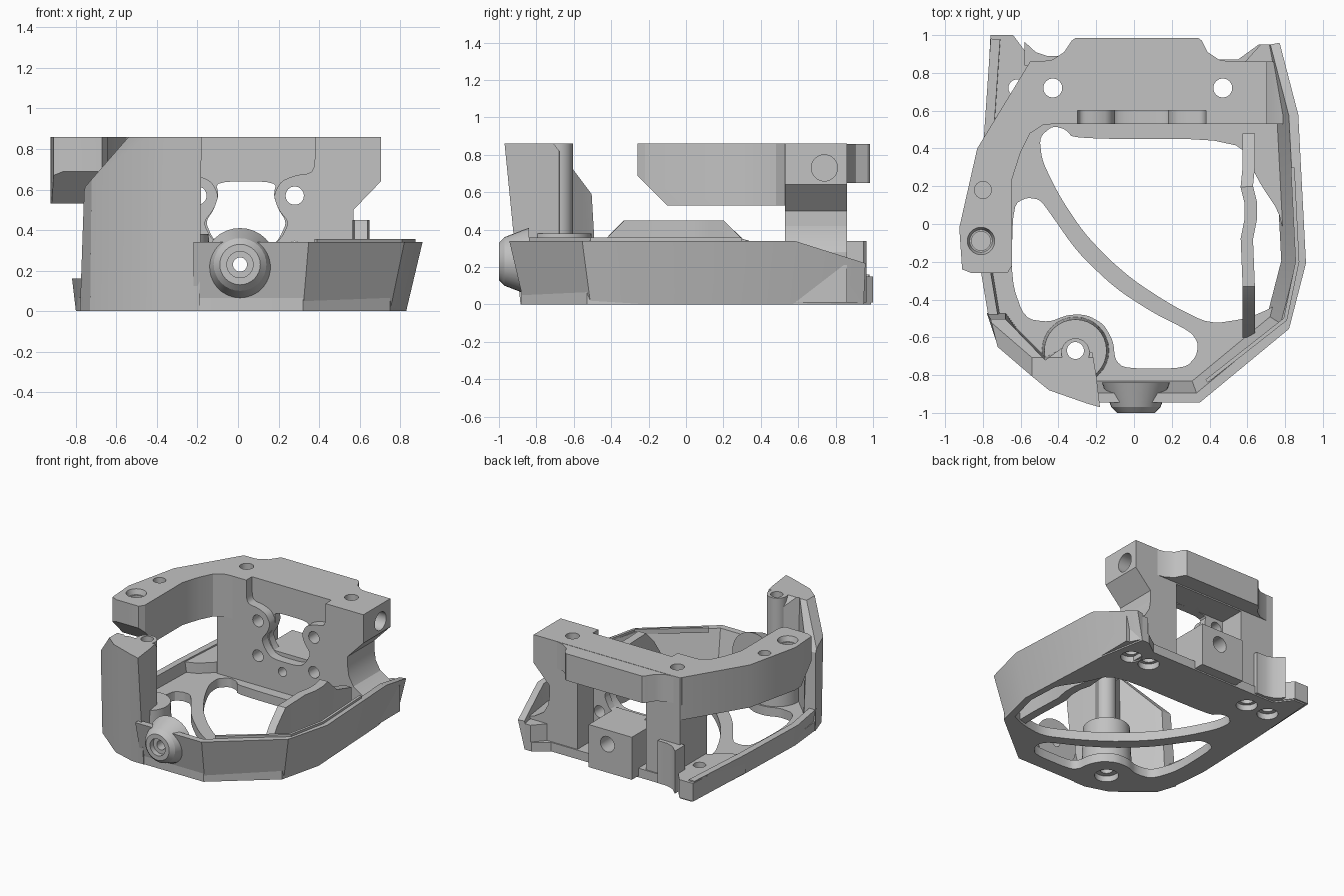
import bpy, bmesh, math
from mathutils import Vector

if "Cube" in bpy.data.objects:
    bpy.data.objects.remove(bpy.data.objects["Cube"], do_unlink=True)

grey = bpy.data.materials.new("plain_grey")
grey.use_nodes = True
COLOUR = (0.54, 0.54, 0.54, 1)
grey.diffuse_color = COLOUR
grey.node_tree.nodes["Principled BSDF"].inputs["Base Color"].default_value = COLOUR


def finish(name, bm):
    bmesh.ops.recalc_face_normals(bm, faces=bm.faces)
    mesh = bpy.data.meshes.new(name)
    bm.to_mesh(mesh)
    bm.free()
    mesh.materials.append(grey)
    ob = bpy.data.objects.new(name, mesh)
    bpy.context.collection.objects.link(ob)
    return ob


def place(a, b, c, axis):
    return {"X": (c, a, b), "Y": (a, c, b), "Z": (a, b, c)}[axis]


def prism(name, outline, lo, hi, axis="Z", top=None, planes=()):
    """Loft an outline along an axis, then trim it with (point, normal) planes."""
    bm = bmesh.new()
    low = [bm.verts.new(place(a, b, lo, axis)) for a, b in outline]
    high = [bm.verts.new(place(a, b, hi, axis)) for a, b in (top or outline)]
    bm.faces.new(low)
    bm.faces.new(high)
    n = len(low)
    for i in range(n):
        j = (i + 1) % n
        bm.faces.new((low[i], low[j], high[j], high[i]))
    for point, normal in planes:
        bmesh.ops.bisect_plane(bm, geom=bm.verts[:] + bm.edges[:] + bm.faces[:],
                               plane_co=point, plane_no=normal, clear_outer=True)
        bmesh.ops.holes_fill(bm, edges=[e for e in bm.edges if e.is_boundary])
    return finish(name, bm)


def box(name, x0, x1, y0, y1, z0, z1):
    return prism(name, [(x0, y0), (x1, y0), (x1, y1), (x0, y1)], z0, z1)


def circle(a, b, r, n=32):
    return [(a + r * math.cos(math.tau * i / n), b + r * math.sin(math.tau * i / n)) for i in range(n)]


def rod(name, a, b, r, lo, hi, axis="Z", r2=None):
    return prism(name, circle(a, b, r), lo, hi, axis, circle(a, b, r2 or r))


def rounded(points):
    """Soften an outline by cutting its corners twice."""
    for _ in range(2):
        pairs = zip(points, points[1:] + points[:1])
        points = [(a[0] * k + b[0] * (1 - k), a[1] * k + b[1] * (1 - k))
                  for a, b in pairs for k in (0.8, 0.2)]
    return points


def strip(name, path, thick, z0, flare=0.0):
    """Open wall along (x, y, height) points, leaning outwards by flare."""
    bm = bmesh.new()
    rows = []
    pts = [Vector(p[:2]) for p in path]
    for i, p in enumerate(pts):
        dirs = []
        if i:
            dirs.append((p - pts[i - 1]).normalized())
        if i < len(pts) - 1:
            dirs.append((pts[i + 1] - p).normalized())
        d = sum(dirs, Vector((0, 0))).normalized()
        out = Vector((d.y, -d.x)) / max(0.5, d.dot(dirs[0]))
        h = path[i][2]
        lean = flare * h / 0.34
        section = ((0, z0), (lean, h), (lean - thick, h), (-thick, z0))
        rows.append([bm.verts.new((*(p + out * o), z)) for o, z in section])
    for a, b in zip(rows, rows[1:]):
        for k in range(4):
            m = (k + 1) % 4
            bm.faces.new((a[k], a[m], b[m], b[k]))
    bm.faces.new(rows[0])
    bm.faces.new(rows[-1])
    return finish(name, bm)


def cut(ob, *cutters):
    for c in cutters:
        mod = ob.modifiers.new("cut", "BOOLEAN")
        mod.operation, mod.solver, mod.object = "DIFFERENCE", "EXACT", c
    bpy.context.view_layer.update()
    mesh = bpy.data.meshes.new_from_object(ob.evaluated_get(bpy.context.evaluated_depsgraph_get()))
    ob.modifiers.clear()
    ob.data = mesh


# Shared drills
cutters = []


def drill(a, b, r, lo, hi, axis="Z", r2=None):
    c = rod("drill", a, b, r, lo, hi, axis, r2)
    c.hide_render = True
    cutters.append(c)
    return c


screws = [drill(x, 0.72, 0.05, -0.1, 1) for x in (-0.43, 0.47)]
foot_holes = [drill(x, 0.72, 0.045, -0.1, 0.18) for x in (-0.62, 0.63)]
sinks = [drill(x, 0.72, 0.075, -0.1, 0.045) for x in (-0.43, 0.47, -0.62, 0.63)]
sinks.append(drill(-0.31, -0.67, 0.085, -0.1, 0.045))
post_hole = drill(-0.31, -0.67, 0.045, -0.1, 1)
sight = drill(0.01, 0.23, 0.035, -1.1, 1.1, "Y")

# Floor plate with two openings separated by a curved bar
floor = prism("floor_plate", [(-0.28, -0.88), (0.32, -0.88), (0.75, -0.53), (0.83, -0.2),
                              (0.79, 0.58), (0.72, 0.95), (0.66, 0.95), (0.55, 0.87),
                              (-0.55, 0.87), (-0.64, 0.99), (-0.74, 0.99), (-0.78, 0.4),
                              (-0.8, -0.2), (-0.77, -0.5), (-0.72, -0.62), (-0.45, -0.83)], 0, 0.07)
big_open = prism("opening", rounded([
    (-0.49, 0.36), (-0.5, 0.46), (-0.43, 0.52), (-0.36, 0.5), (-0.32, 0.45), (0.56, 0.45), (0.65, 0.24),
    (0.79, 0.03), (0.8, -0.3), (0.76, -0.43), (0.6, -0.5), (0.4, -0.53), (0.2, -0.43), (0, -0.3),
    (-0.14, -0.18), (-0.27, -0.04), (-0.39, 0.14), (-0.47, 0.3)]), -0.1, 0.3)
low_open = prism("opening", rounded([
    (-0.64, 0.1), (-0.57, 0.14), (-0.5, 0.13), (-0.46, 0.08), (-0.3, -0.15), (-0.1, -0.34), (0.1, -0.47),
    (0.3, -0.57), (0.34, -0.63), (0.33, -0.7), (0.27, -0.765), (-0.05, -0.765), (-0.1, -0.72),
    (-0.11, -0.62), (-0.16, -0.53), (-0.25, -0.48), (-0.35, -0.48), (-0.45, -0.52), (-0.58, -0.5),
    (-0.65, -0.3)]), -0.1, 0.3)
cutters += [big_open, low_open]
cut(floor, big_open, low_open, post_hole, *screws, *foot_holes, *sinks)

# Flared rim on the left and front, low rim on the right
rim = strip("main_rim", [(-0.22, -0.865, 0.34), (0.32, -0.865, 0.34), (0.75, -0.51, 0.34), (0.83, -0.2, 0.34),
                         (0.79, 0.57, 0.34), (0.72, 0.95, 0.22)], 0.05, 0, 0.08)
cut(rim, sight)
strip("rim_lip", [(0.39, -0.84, 0.357), (0.81, -0.51, 0.357), (0.875, -0.2, 0.357), (0.85, 0.3, 0.357)],
      0.02, 0.32)
strip("low_rim", [(-0.74, 0.98, 0.16), (-0.78, 0.4, 0.16), (-0.8, -0.2, 0.16), (-0.75, -0.5, 0.16)],
      0.05, 0, 0.04)

# Bent inner rail bridging the opening
strip("inner_rail", [(0.64, -0.6, 0.1), (0.64, -0.43, 0.35), (0.64, -0.33, 0.45), (0.63, -0.08, 0.45),
                     (0.65, 0.02, 0.45), (0.65, 0.12, 0.45), (0.63, 0.2, 0.45), (0.64, 0.3, 0.35),
                     (0.64, 0.48, 0.3)], 0.065, 0.02)

# Back corner pads, the left one curving up into the body
pad_r = prism("right_corner_pad", [(-0.76, 1.0), (-0.64, 1.0), (-0.55, 0.88), (-0.54, 0.56),
                                   (-0.66, 0.45), (-0.79, 0.4)], 0.01, 0.15)
cut(pad_r, foot_holes[0], screws[0], sinks[0], sinks[2])
pad_l = prism("left_corner_pad", [(0.5, 0.01), (0.79, 0.01), (0.79, 0.21), (0.7, 0.23), (0.62, 0.28),
                                  (0.58, 0.35), (0.57, 0.42), (0.5, 0.42)], 0.53, 0.86, "Y")
cut(pad_l, foot_holes[1], screws[1], sinks[1], sinks[3])
prism("left_corner_tail", [(0.58, 0.85), (0.77, 0.85), (0.72, 0.95), (0.67, 0.95)], 0.01, 0.2)

# Tall front tower with sloped shoulders
tower = prism("front_tower", [(-0.19, -0.885), (-0.29, -0.885), (-0.47, -0.83), (-0.73, -0.62), (-0.78, -0.47),
                              (-0.68, -0.47), (-0.62, -0.55), (-0.47, -0.7), (-0.36, -0.64), (-0.22, -0.68),
                              (-0.2, -0.8)], 0, 0.86, "Z",
              [(-0.18, -0.97), (-0.25, -0.95), (-0.45, -0.88), (-0.72, -0.66), (-0.75, -0.52), (-0.68, -0.52),
               (-0.62, -0.57), (-0.47, -0.72), (-0.36, -0.64), (-0.22, -0.68), (-0.2, -0.8)],
              [((-0.74, 0, 0.63), (-0.23, 0, 0.2)), ((0, -0.52, 0.61), (0, 0.12, 0.09))])
cut(tower, post_hole, sinks[4])
post = rod("tower_post", -0.31, -0.68, 0.075, 0.02, 0.86)
cut(post, post_hole, sinks[4])
collar = rod("post_collar", -0.31, -0.67, 0.18, 0.01, 0.38, "Z", 0.165)
cut(collar, post_hole, sinks[4])

# Conical front boss with a counterbored hole
bore = drill(0.01, 0.23, 0.065, -1.1, -0.96, "Y")
for name, r, r2, y0, y1 in (("boss_nose", 0.1, 0.13, -1.0, -0.97), ("boss_cone", 0.13, 0.18, -0.97, -0.84)):
    cut(rod(name, 0.01, 0.23, r, y0, y1, "Y", r2), sight, bore)


# Rear body: stepped silhouette with a lobed recess, window and hollow back
def mirrored(half, cx=0.04):
    return [(cx + x, z) for x, z in half] + [(cx - x, z) for x, z in reversed(half)]


recess = prism("recess", rounded(mirrored([
    (0.34, 0.95), (0.34, 0.72), (0.32, 0.68), (0.24, 0.67), (0.17, 0.64), (0.135, 0.57), (0.16, 0.5),
    (0.21, 0.44), (0.18, 0.37), (0.12, 0.31)])), 0.4, 0.6, "Y")
window = prism("window", rounded(mirrored([
    (0.15, 0.64), (0.135, 0.57), (0.16, 0.5), (0.2, 0.44), (0.17, 0.37), (0.14, 0.33)])), 0.4, 1.2, "Y")
hollow = box("hollow", -0.26, 0.33, 0.66, 1, 0.07, 0.64)
cutters += [recess, window, hollow]
wall_holes = [drill(x, z, 0.045, 0.4, 1, "Y") for x in (-0.2, 0.28) for z in (0.3, 0.57)]
side_bore = drill(0.74, 0.73, 0.07, 0.56, 0.9, "X")
body = prism("rear_body", [(-0.55, 0.01), (0.57, 0.01), (0.57, 0.5), (0.705, 0.64), (0.705, 0.86), (-0.55, 0.86)],
             0.53, 0.86, "Y")
cut(body, recess, window, hollow, sight, side_bore, *wall_holes, *screws, *sinks[:2])

# Rear lip with concave shoulders
prism("rear_lip", [(-0.56, 0.85), (0.56, 0.85), (0.45, 0.87), (0.39, 0.91), (0.36, 0.97), (0.34, 0.985),
                   (-0.31, 0.985), (-0.33, 0.97), (-0.37, 0.91), (-0.43, 0.87)], 0.65, 0.858)

# Blocks behind the body
socket = box("rear_socket", -0.2, 0.17, 0.6, 0.95, 0.01, 0.34)
cut(socket, drill(0.01, 0.23, 0.06, 0.7, 1.1, "Y"), sight)
prism("rear_step", [(-0.58, 0.84), (-0.38, 0.84), (-0.38, 0.89), (-0.46, 0.89), (-0.52, 0.91), (-0.58, 0.965)],
      0.01, 0.34)

# Overhanging side arm with a chamfered tip
arm = prism("side_arm", [(-0.86, -0.26), (-0.67, -0.26), (-0.645, -0.22), (-0.645, 0.24), (-0.6, 0.38),
                         (-0.55, 0.48), (-0.48, 0.525), (-0.42, 0.53), (-0.42, 0.86), (-0.55, 0.86),
                         (-0.83, 0.4), (-0.925, -0.02), (-0.91, -0.24)], 0.53, 0.86, "Z", None,
            [((0, -0.26, 0.69), (0, -1, -1))])
cut(arm, screws[0], drill(-0.8, 0.18, 0.045, 0.7, 1), drill(-0.81, -0.09, 0.05, 0.7, 1),
    drill(-0.81, -0.09, 0.06, 0.82, 0.9, "Z", 0.085))

# Clear the cutters and smooth the round parts
for c in cutters:
    bpy.data.objects.remove(c, do_unlink=True)
for ob in bpy.context.scene.objects:
    ob.select_set(ob.type == "MESH")
    bpy.context.view_layer.objects.active = ob
bpy.ops.object.shade_smooth_by_angle(angle=math.radians(25))
